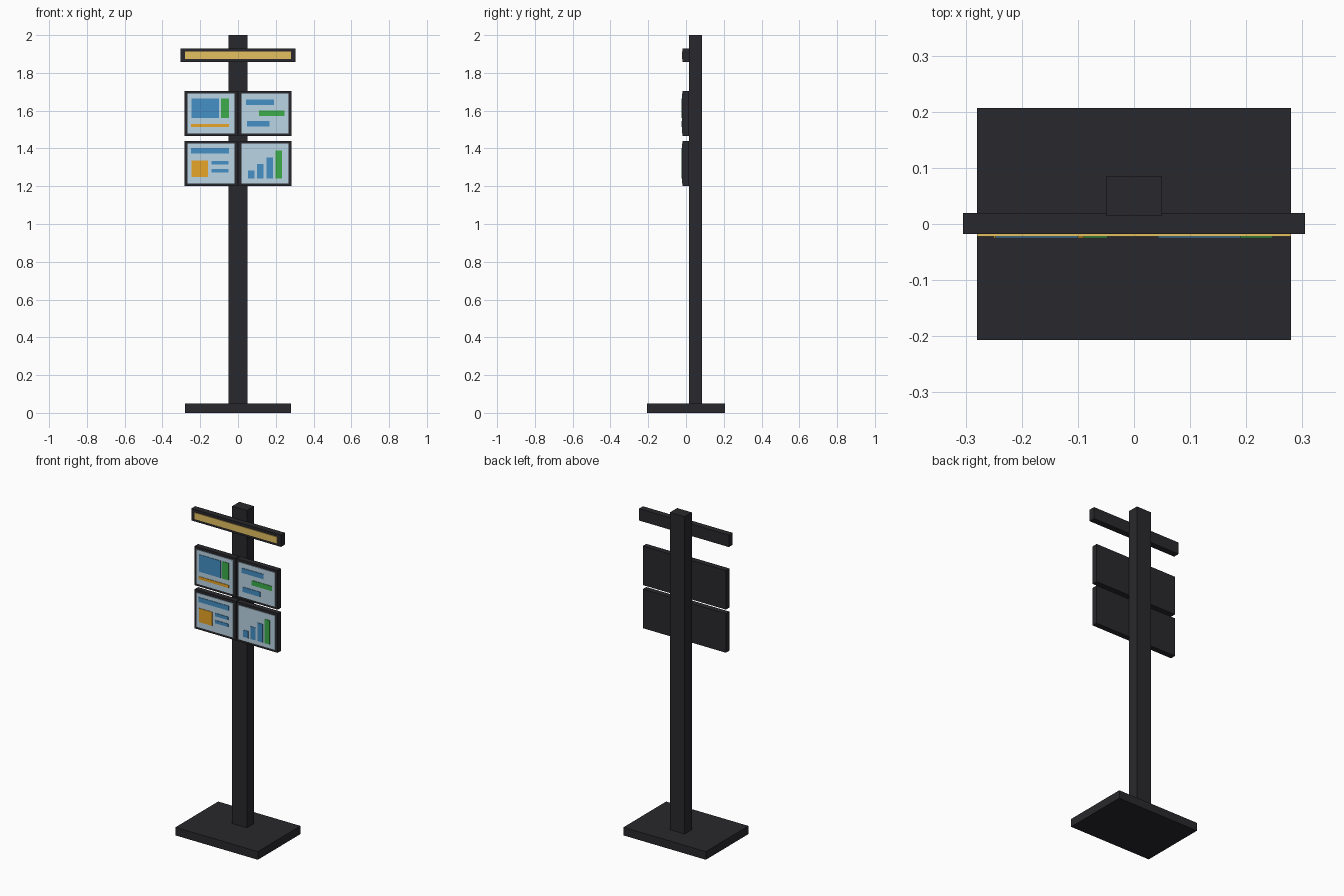
import bpy

if "Cube" in bpy.data.objects:
    bpy.data.objects.remove(bpy.data.objects["Cube"])

COLORS = {
    "dark": (0.022, 0.022, 0.026, 1),
    "screen": (0.50, 0.66, 0.78, 1),
    "blue": (0.06, 0.28, 0.56, 1),
    "green": (0.045, 0.42, 0.07, 1),
    "orange": (0.80, 0.38, 0.02, 1),
    "lamp": (0.78, 0.53, 0.12, 1),
}
MATS = {}
for key, col in COLORS.items():
    MATS[key] = bpy.data.materials.new(key)
    MATS[key].diffuse_color = col


def box(name, x, y, z, mat):
    """Box from (min, max) ranges on each axis."""
    bpy.ops.mesh.primitive_cube_add(size=1, location=[sum(r) / 2 for r in (x, y, z)])
    ob = bpy.context.object
    ob.name = name
    ob.scale = [r[1] - r[0] for r in (x, y, z)]
    bpy.ops.object.transform_apply(location=False, rotation=False, scale=True)
    ob.data.materials.append(MATS[mat])
    return ob


# Stand
box("base_plate", (-0.28, 0.28), (-0.207, 0.207), (0, 0.05), "dark")
box("post", (-0.05, 0.05), (0.015, 0.085), (0.05, 2.0), "dark")

# Light bar near the top
box("light_bar", (-0.305, 0.305), (-0.018, 0.02), (1.857, 1.93), "dark")
box("light_strip", (-0.28, 0.28), (-0.022, -0.016), (1.873, 1.913), "lamp")

# Four monitors in a 2 x 2 grid
for row, zc in (("upper", 1.585), ("lower", 1.32)):
    for side, xc in (("left", -0.1425), ("right", 0.1425)):
        box(f"{row}_{side}_monitor", (xc - 0.14, xc + 0.14), (-0.018, 0.016),
            (zc - 0.12, zc + 0.12), "dark")
        box(f"{row}_{side}_screen", (xc - 0.125, xc + 0.125), (-0.022, -0.016),
            (zc - 0.105, zc + 0.105), "screen")

# Raised coloured blocks on the screens: name, x range, z range, colour
BLOCKS = [
    ("upper_left_window", (-0.247, -0.10), (1.56, 1.665), "blue"),
    ("upper_left_sidebar", (-0.09, -0.047), (1.56, 1.665), "green"),
    ("upper_left_footer", (-0.25, -0.047), (1.513, 1.53), "orange"),
    ("upper_right_strip_top", (0.043, 0.19), (1.63, 1.66), "blue"),
    ("upper_right_strip_middle", (0.11, 0.247), (1.572, 1.602), "green"),
    ("upper_right_strip_bottom", (0.048, 0.168), (1.515, 1.545), "blue"),
    ("lower_left_header", (-0.25, -0.047), (1.373, 1.402), "blue"),
    ("lower_left_square", (-0.247, -0.158), (1.25, 1.335), "orange"),
    ("lower_left_line_top", (-0.14, -0.05), (1.315, 1.334), "blue"),
    ("lower_left_line_bottom", (-0.14, -0.05), (1.272, 1.291), "blue"),
]
for name, x, z, mat in BLOCKS:
    box(name, x, (-0.025, -0.020), z, mat)

# Bar chart on the lower right screen
for i in range(4):
    x0 = 0.053 + i * 0.0485
    height = (0.042, 0.077, 0.112, 0.148)[i]
    box(f"chart_bar_{i + 1}", (x0, x0 + 0.034), (-0.025, -0.020),
        (1.24, 1.24 + height), "green" if i == 3 else "blue")

for m in bpy.data.materials:
    if m.users and not m.is_grease_pencil:
        m.use_nodes = True
        m.node_tree.nodes["Principled BSDF"].inputs["Base Color"].default_value = m.diffuse_color
